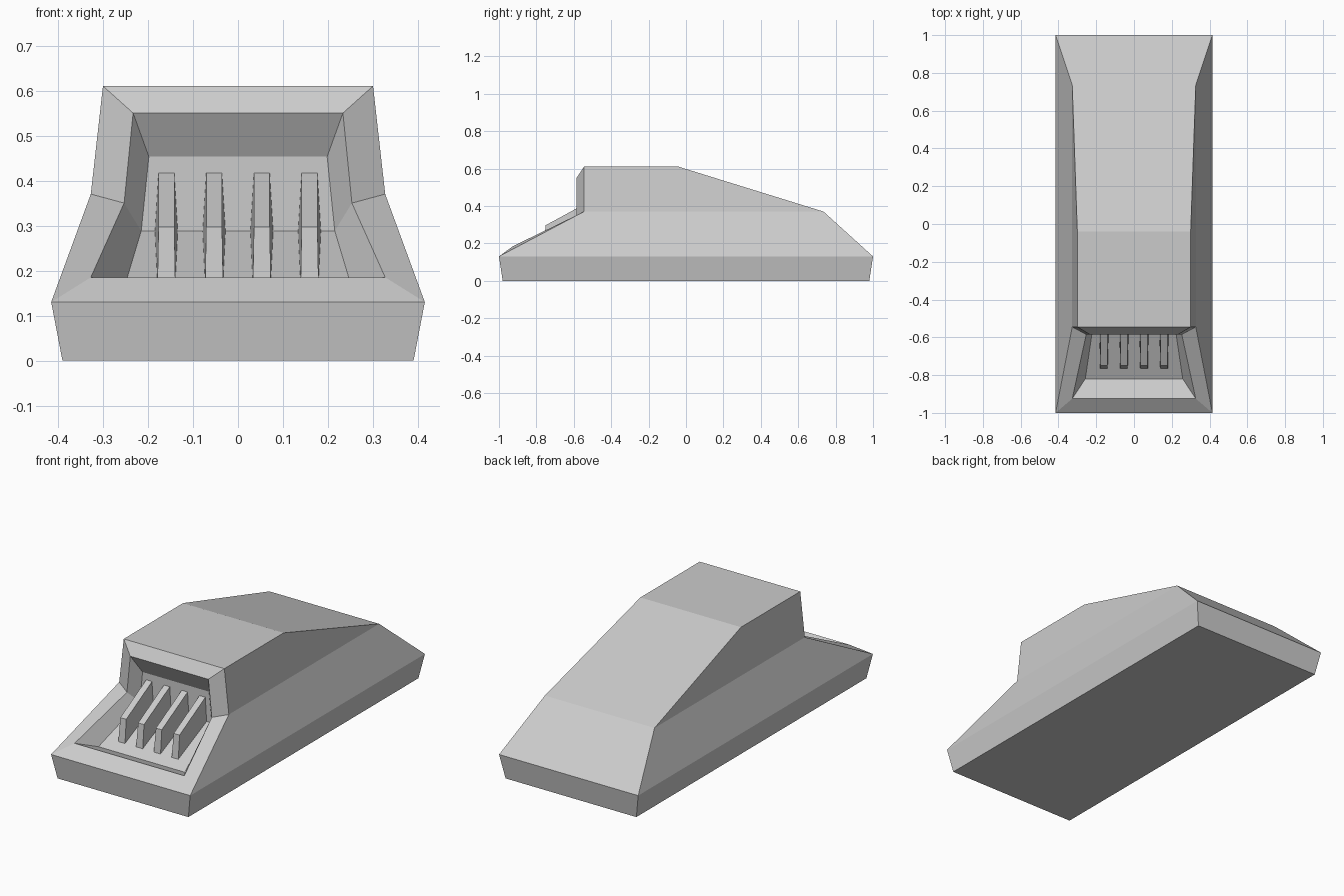
import bpy
import bmesh

default = bpy.data.objects.get("Cube")
if default:
    bpy.data.objects.remove(default, do_unlink=True)

grey = bpy.data.materials.new("plain_grey")
grey.use_nodes = True
colour = (0.6, 0.6, 0.6, 1)
grey.diffuse_color = colour
grey.node_tree.nodes["Principled BSDF"].inputs["Base Color"].default_value = colour


def symmetric_solid(name, points, strip, sides, centre=0):
    """Mirror named half points, join them across the middle, then add the side faces."""
    bm = bmesh.new()
    left = {k: bm.verts.new((centre + x, y, z)) for k, (x, y, z) in points.items()}
    right = {k: bm.verts.new((centre - x, y, z)) for k, (x, y, z) in points.items()}
    for a, b in zip(strip, strip[1:] + strip[:1]):
        bm.faces.new((left[a], left[b], right[b], right[a]))
    for face in sides:
        bm.faces.new([left[k] for k in face])
        bm.faces.new([right[k] for k in reversed(face)])
    bmesh.ops.recalc_face_normals(bm, faces=bm.faces)
    mesh = bpy.data.meshes.new(name)
    bm.to_mesh(mesh)
    bm.free()
    mesh.materials.append(grey)
    obj = bpy.data.objects.new(name, mesh)
    bpy.context.collection.objects.link(obj)
    return obj


# Hull with a raised cabin and a framed recess in the front
hull = {
    "bottom_front": (0.39, -0.98, 0),
    "bow": (0.415, -1, 0.13),
    "lip": (0.327, -0.925, 0.185),
    "floor_front": (0.258, -0.82, 0.145),
    "floor_bend": (0.215, -0.53, 0.288),
    "panel_top": (0.198, -0.53, 0.453),
    "frame_top": (0.233, -0.585, 0.55),
    "roof_front": (0.3, -0.545, 0.61),
    "roof_back": (0.3, -0.04, 0.61),
    "shoulder_back": (0.327, 0.735, 0.37),
    "stern": (0.415, 1, 0.13),
    "bottom_back": (0.39, 0.98, 0),
}
hull_strip = list(hull)
hull["shoulder_front"] = (0.327, -0.545, 0.37)
hull["frame_bend"] = (0.253, -0.585, 0.35)
hull_sides = [
    ("bottom_front", "bottom_back", "stern", "bow"),
    ("bow", "stern", "shoulder_back", "shoulder_front"),
    ("shoulder_front", "shoulder_back", "roof_back", "roof_front"),
    ("roof_front", "frame_top", "frame_bend", "shoulder_front"),
    ("shoulder_front", "frame_bend", "lip", "bow"),
    ("frame_top", "panel_top", "floor_bend", "frame_bend"),
    ("frame_bend", "floor_bend", "floor_front", "lip"),
]
symmetric_solid("hull", hull, hull_strip, hull_sides)

# Four sloping fins standing in the recess
fin = {
    "base_front": (0.02, -0.765, 0.165),
    "top_front": (0.0175, -0.75, 0.297),
    "top_back": (0.0175, -0.515, 0.425),
    "base_back": (0.026, -0.515, 0.285),
}
for i in range(4):
    symmetric_solid(f"fin_{i + 1}", fin, list(fin), [list(fin)], (i - 1.5) * 0.106)
